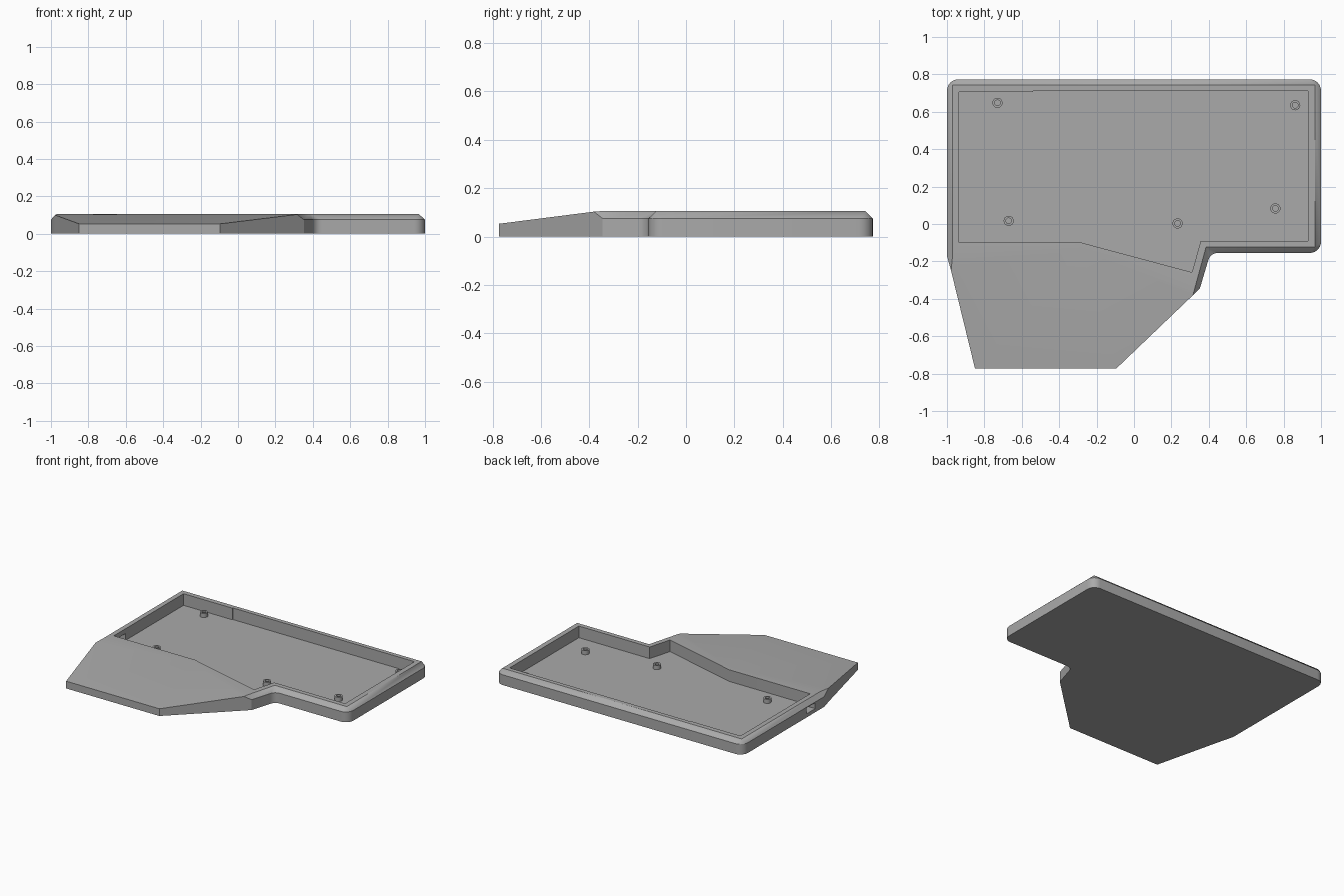
import bpy, bmesh, math
from mathutils import Vector

if "Cube" in bpy.data.objects:
    bpy.data.objects.remove(bpy.data.objects["Cube"])

grey = bpy.data.materials.new("matte grey")
grey.use_nodes = True
GREY = (0.4, 0.4, 0.4, 1)
grey.diffuse_color = GREY
grey.node_tree.nodes["Principled BSDF"].inputs["Base Color"].default_value = GREY

TOP, EDGE, FRONT, FLOOR = 0.105, 0.075, 0.053, 0.02


def finish(name, bm):
    bmesh.ops.recalc_face_normals(bm, faces=bm.faces[:])
    mesh = bpy.data.meshes.new(name)
    bm.to_mesh(mesh)
    bm.free()
    mesh.materials.append(grey)
    obj = bpy.data.objects.new(name, mesh)
    bpy.context.collection.objects.link(obj)
    return obj


def prism(name, outline, z0, z1):
    bm = bmesh.new()
    base = bm.faces.new([bm.verts.new((x, y, z0)) for x, y in outline])
    up = bmesh.ops.extrude_face_region(bm, geom=[base])
    bmesh.ops.translate(bm, vec=(0, 0, z1 - z0),
                        verts=[v for v in up["geom"] if isinstance(v, bmesh.types.BMVert)])
    return finish(name, bm)


def arc(cx, cy, r, start, end, steps=6):
    angles = [math.radians(start + (end - start) * i / steps) for i in range(steps + 1)]
    return [(cx + r * math.cos(a), cy + r * math.sin(a)) for a in angles]


def select(obj):
    bpy.ops.object.select_all(action="DESELECT")
    obj.select_set(True)
    bpy.context.view_layer.objects.active = obj


def cut(obj, cutter):
    mod = obj.modifiers.new("cut", "BOOLEAN")
    mod.operation, mod.solver, mod.object = "DIFFERENCE", "EXACT", cutter
    select(obj)
    bpy.ops.object.modifier_apply(modifier=mod.name)
    bpy.data.objects.remove(cutter)


# Outline counter-clockwise: wall points, wall height, rim point, rim height
R = 0.06
corners = [
    (arc(1 - R, 0.773 - R, R, 0, 90), EDGE, (0.967, 0.742), TOP),
    (arc(-1 + R, 0.773 - R, R, 90, 180), EDGE, (-0.97, 0.742), TOP),
    ([(-1, -0.17)], EDGE, (-0.97, -0.17), TOP),
    ([(-0.978, -0.25)], 0.1, (-0.978, -0.25), 0.1),
    ([(-0.85, -0.773)], FRONT, (-0.85, -0.773), FRONT),
    ([(-0.095, -0.773)], FRONT, (-0.095, -0.773), FRONT),
    ([(0.315, -0.381)], 0.103, (0.315, -0.381), 0.103),
    ([(0.352, -0.345)], EDGE, (0.322, -0.355), TOP),
    (arc(0.448, -0.208, 0.053, 165, 90), EDGE, (0.385, -0.124), TOP),
    (arc(1 - R, -0.155 + R, R, -90, 0), EDGE, (0.967, -0.124), TOP),
]

# Case body with chamfered rim and sloping palm rest
bm = bmesh.new()
low, mid, rim, owner = [], [], [], []
for i, (points, wall_z, (rx, ry), rim_z) in enumerate(corners):
    rim.append(bm.verts.new((rx, ry, rim_z)))
    for x, y in points:
        low.append(bm.verts.new((x, y, 0)))
        merged = (x, y, wall_z) == (rx, ry, rim_z)
        mid.append(rim[i] if merged else bm.verts.new((x, y, wall_z)))
        owner.append(rim[i])
for i in range(len(low)):
    j = (i + 1) % len(low)
    bm.faces.new((low[i], low[j], mid[j], mid[i]))
    ring = list(dict.fromkeys((mid[i], mid[j], owner[j], owner[i])))
    if len(ring) > 2:
        bm.faces.new(ring)
bm.faces.new(low)
fold = bm.verts.new((-0.28, -0.135, TOP))
back_r, back_l, left, left_dip, front_l, front_r, dip_r, tip, notch, front_e = rim
bm.faces.new((back_r, back_l, left, fold, tip, notch, front_e))
for face in ((left, left_dip, fold), (left_dip, front_l, fold), (front_l, front_r, fold),
             (front_r, dip_r, fold), (dip_r, tip, fold)):
    bm.faces.new(face)
case = finish("case_body", bm)

# Sunken tray and the side cable port
tray = [(-0.935, 0.706), (-0.54, 0.706), (-0.54, 0.711), (0.93, 0.711), (0.93, -0.09),
        (0.357, -0.09), (0.31, -0.258), (-0.28, -0.1), (-0.935, -0.1)]
cut(case, prism("tray_cutter", tray, FLOOR, 0.3))
port = [(-1.1, -0.065), (-0.9, -0.065), (-0.9, 0.035), (-1.1, 0.035)]
cut(case, prism("port_cutter", port, 0.027, 0.07))
select(case)
bpy.ops.object.shade_smooth_by_angle(angle=math.radians(18))

# Hollow screw posts
SIDES = 24
for n, (x, y) in enumerate([(-0.73, 0.648), (0.862, 0.635), (-0.67, 0.017),
                            (0.233, 0.003), (0.756, 0.083)]):
    bm = bmesh.new()
    rings = []
    for r, z in ((0.027, FLOOR - 0.002), (0.027, 0.05), (0.015, 0.05), (0.015, FLOOR + 0.002)):
        rings.append([bm.verts.new((px, py, z))
                      for px, py in arc(x, y, r, 0, 360, SIDES)[:-1]])
    for a, b in zip(rings, rings[1:]):
        for i in range(SIDES):
            j = (i + 1) % SIDES
            bm.faces.new((a[i], a[j], b[j], b[i]))
    bm.faces.new(rings[0])
    bm.faces.new(rings[-1])
    post = finish(f"screw_post_{n + 1}", bm)
    select(post)
    bpy.ops.object.shade_smooth_by_angle(angle=math.radians(30))
